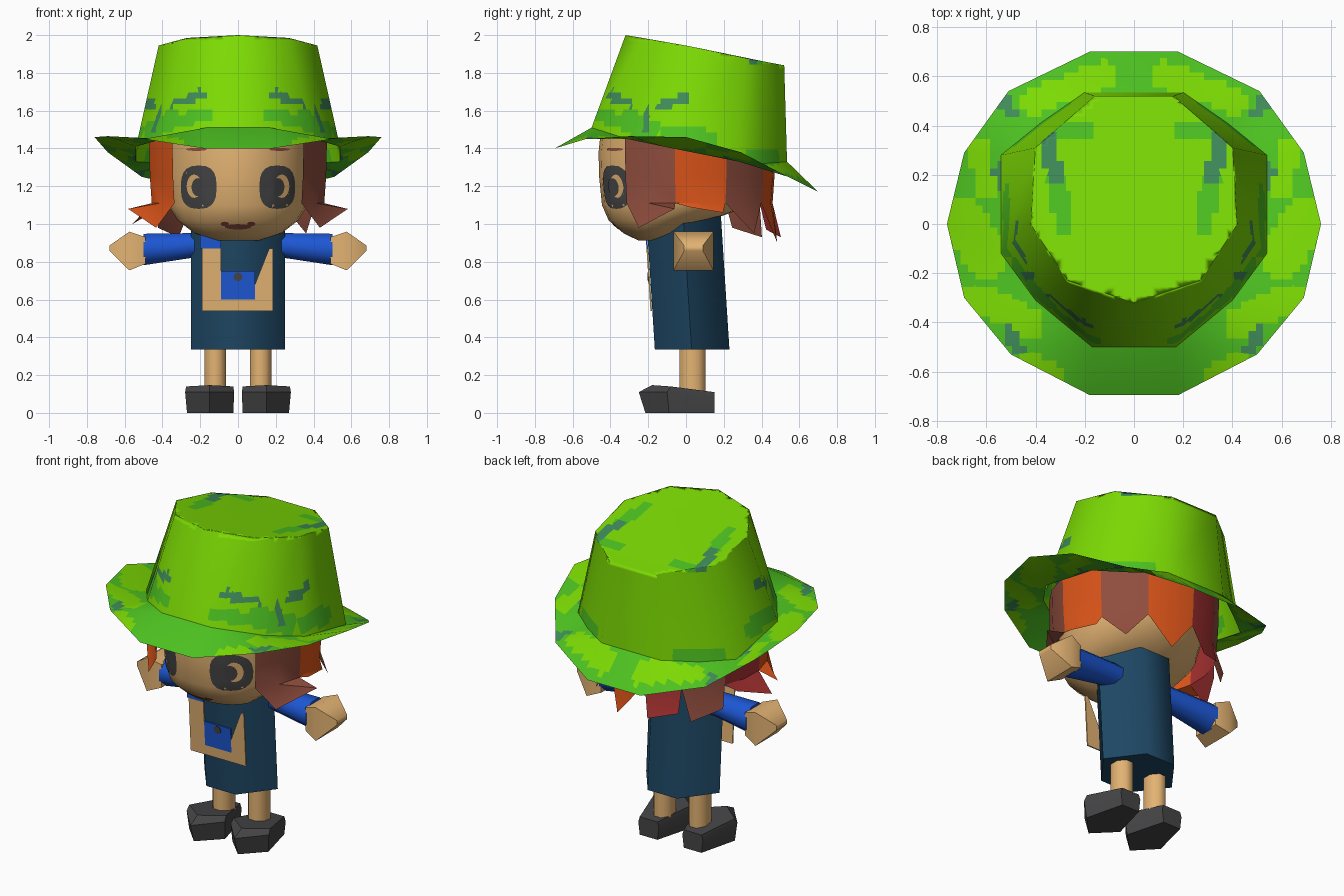
import bpy, bmesh, math
from mathutils import Vector
from mathutils.bvhtree import BVHTree

if "Cube" in bpy.data.objects:
    bpy.data.objects.remove(bpy.data.objects["Cube"])

PALETTE = {
    "lime": (.20, .70, .001), "leaf_green": (.075, .54, .015), "teal_green": (.05, .26, .10),
    "skin_tan": (.77, .45, .17), "hair_orange": (.72, .09, .010), "hair_brown": (.28, .075, .048),
    "hair_red": (.40, .032, .032), "navy": (.013, .063, .127), "blue": (.012, .095, .66),
    "charcoal": (.06, .06, .063),
}
MATS = {}
for key, rgb in PALETTE.items():
    MATS[key] = bpy.data.materials.new(key)
    MATS[key].diffuse_color = (*rgb, 1)


def finish(name, bm, mats, angle=40, recalc=True):
    if recalc:
        bmesh.ops.recalc_face_normals(bm, faces=bm.faces)
    me = bpy.data.meshes.new(name)
    bm.to_mesh(me)
    bm.free()
    ob = bpy.data.objects.new(name, me)
    bpy.context.collection.objects.link(ob)
    for m in mats:
        me.materials.append(MATS[m])
    bpy.ops.object.select_all(action='DESELECT')
    ob.select_set(True)
    bpy.context.view_layer.objects.active = ob
    bpy.ops.object.shade_smooth_by_angle(angle=math.radians(angle))
    return ob


def loft(rings, caps=(True, True)):
    """Skin a stack of closed rings with equal point counts."""
    bm = bmesh.new()
    vs = [[bm.verts.new(p) for p in r] for r in rings]
    n = len(rings[0])
    for a, b in zip(vs, vs[1:]):
        for i in range(n):
            bm.faces.new((a[i], a[(i + 1) % n], b[(i + 1) % n], b[i]))
    if caps[0]:
        bm.faces.new(vs[0][::-1])
    if caps[1]:
        bm.faces.new(vs[-1])
    bmesh.ops.remove_doubles(bm, verts=bm.verts, dist=1e-4)
    return bm


def ellipse(c, u, v, n, turn=0.0):
    c, u, v = Vector(c), Vector(u), Vector(v)
    return [c + u * math.cos(t) + v * math.sin(t)
            for t in (math.tau * i / n + turn for i in range(n))]


def both(half):
    """Close a half outline by mirroring it in x."""
    return half + [(-x, y, z) for x, y, z in reversed(half)]


def seg_dist(p, a, b):
    a, b = Vector(a), Vector(b)
    d = b - a
    t = max(0, min(1, (p - a).dot(d) / d.length_squared))
    return (p - a - d * t).length


def painted(name, bm, layers, flat, mats, angle):
    """Grid-cut a shell, colour mirrored streaks by distance, keep its smooth shading."""
    bmesh.ops.triangulate(bm, faces=bm.faces)
    bmesh.ops.recalc_face_normals(bm, faces=bm.faces)
    if sum(f.normal.z * f.calc_area() for f in bm.faces) < 0:
        bmesh.ops.reverse_faces(bm, faces=bm.faces)
    source = finish(name + "_helper", bm.copy(), mats, angle, recalc=False)
    source.hide_render = True
    step = .03
    for axis in range(2 if flat else 3):
        for k in range(-26, 68):
            at, no = Vector(), Vector()
            at[axis], no[axis] = (k + .5) * step, 1
            bmesh.ops.bisect_plane(bm, geom=bm.verts[:] + bm.edges[:] + bm.faces[:],
                                   plane_co=at, plane_no=no, dist=1e-5)
    for f in bm.faces:
        c = f.calc_center_bounds()
        p = Vector((abs(c.x), c.y, 0 if flat else c.z))
        for idx, a, b, r in layers:
            if seg_dist(p, a, b) < r:
                f.material_index = idx
    ob = finish(name, bm, mats, angle, recalc=False)
    mod = ob.modifiers.new("shading", 'DATA_TRANSFER')
    mod.object, mod.use_loop_data = source, True
    mod.data_types_loops = {'CUSTOM_NORMAL'}
    mod.loop_mapping = 'POLYINTERP_LNORPROJ'
    bpy.ops.object.modifier_apply(modifier=mod.name)
    bpy.data.objects.remove(source)


# Hat: tilted crown and drooping brim
outer = [(.18, .70, 1.17), (.51, .54, 1.25), (.69, .29, 1.38), (.76, 0, 1.46),
         (.69, -.30, 1.465), (.50, -.53, 1.45), (.18, -.695, 1.40)]
inner = [(.20, .535, 1.33), (.38, .41, 1.32), (.54, .28, 1.33), (.54, -.12, 1.41),
         (.40, -.31, 1.45), (.17, -.50, 1.51), (.17, -.50, 1.51)]
top = [(.16, .52, 1.84), (.28, .415, 1.86), (.40, .31, 1.88), (.42, 0, 1.945),
       (.27, -.23, 1.985), (0, -.32, 2.0), (0, -.32, 2.0)]
painted("hat_crown", loft([both(inner), both(top)], (False, True)), [
    (1, (.47, -.2, 1.50), (.38, -.33, 1.55), .065), (1, (.38, -.33, 1.54), (.16, -.47, 1.58), .04),
    (1, (.53, -.1, 1.47), (.52, .12, 1.45), .05), (1, (.46, .35, 1.36), (.3, .48, 1.35), .05),
    (1, (.36, .38, 1.87), (.18, .39, 1.87), .03), (1, (.32, .2, 1.91), (.28, 0, 1.945), .04),
    (2, (.45, -.22, 1.5), (.42, -.21, 1.73), .03), (2, (.42, -.27, 1.62), (.2, -.41, 1.69), .028),
    (2, (.46, -.2, 1.62), (.49, 0, 1.66), .028), (2, (.35, .36, 1.87), (.32, .18, 1.91), .03),
], False, ["lime", "leaf_green", "teal_green"], 50)
painted("hat_brim", loft([both(inner), both(outer)], (False, False)), [
    (1, (.69, .02, 0), (.60, -.14, 0), .085), (1, (.64, -.3, 0), (.42, -.40, 0), .06),
    (1, (.12, .61, 0), (.40, .50, 0), .055), (1, (.63, .30, 0), (.60, .14, 0), .045),
    (1, (.32, -.60, 0), (.42, -.55, 0), .035),
    (2, (.53, .50, 0), (.50, .45, 0), .028), (2, (.51, .08, 0), (.55, .22, 0), .025),
    (2, (.47, -.51, 0), (.50, -.44, 0), .025),
], True, ["leaf_green", "lime", "teal_green"], 50)

# Head: rounded chin, rising toward the back
rings = [ellipse((0, y, z), (rx, 0, 0), (0, ry, 0), 24) for z, y, rx, ry in [
    (.912, -.19, .11, .06), (.95, -.175, .23, .155), (1.02, -.14, .32, .27),
    (1.10, -.05, .37, .395), (1.25, -.02, .385, .44), (1.38, -.02, .385, .443),
    (1.50, -.02, .38, .43)]]
bm = loft(rings)
face_tree = BVHTree.FromBMesh(bm)
finish("head", bm, ["skin_tan"], 60)


def face_patch(name, x, z, rx, rz, mat, lift, n=20, steps=4, power=1.0):
    """Thin oval laid on the front of the head; a low power squares it off."""
    def drop(px, pz):
        hit = face_tree.ray_cast(Vector((px, -2, pz)), Vector((0, 1, 0)))[0]
        return (px, hit.y - lift, pz)
    bm = bmesh.new()
    mid = bm.verts.new(drop(x, z))
    prev = None
    for k in range(1, steps + 1):
        ring = []
        for i in range(n):
            c, s = math.cos(math.tau * i / n), math.sin(math.tau * i / n)
            ring.append(bm.verts.new(drop(
                x + rx * k / steps * math.copysign(abs(c) ** power, c),
                z + rz * k / steps * math.copysign(abs(s) ** power, s))))
        for i in range(n):
            j = (i + 1) % n
            bm.faces.new((prev[i], ring[i], ring[j], prev[j]) if prev else (mid, ring[i], ring[j]))
        prev = ring
    finish(name, bm, [mat], recalc=False)


for s, side in ((1, "right"), (-1, "left")):
    face_patch("eye_" + side, s * .208, 1.195, .095, .115, "charcoal", .004, power=.75)
    face_patch("eye_glint_" + side, s * .232, 1.20, .040, .062, "skin_tan", .006)
    face_patch("pupil_" + side, s * .212, 1.195, .034, .048, "charcoal", .008)
    face_patch("brow_" + side, s * .22, 1.395, .055, .008, "hair_brown", .004)
    face_patch("mouth_corner_" + side, s * .07, 1.0, .022, .012, "hair_brown", .005)
face_patch("mouth", 0, .985, .07, .014, "hair_brown", .004)

# Hair locks: start angle, end angle, colour, lower tips (angle, radius, z)
LOCKS = [
    (-43, -7, "hair_brown", [(-30, .50, .98), (-6, .585, 1.08)]),
    (-7, 27, "hair_orange", [(2, .47, 1.09), (24, .48, 1.06)]),
    (27, 60, "hair_brown", [(45, .51, .95)]),
    (60, 95, "hair_orange", [(75, .50, .90)]),
    (95, 122, "hair_red", [(100, .51, .93), (120, .49, .97)]),
    (122, 153, "hair_brown", [(128, .51, .93), (150, .49, .98)]),
    (153, 187, "hair_red", [(162, .48, 1.06), (184, .56, 1.0)]),
    (187, 223, "hair_orange", [(186, .585, 1.08), (210, .50, .98)]),
]


def polar(deg, r, z):
    a = math.radians(deg)
    return (r * math.cos(a), r * math.sin(a), z)


for i, (a0, a1, mat, tips) in enumerate(LOCKS):
    bm = bmesh.new()
    arc = (a0, (a0 + a1) / 2, a1)
    up, mid, low = ([bm.verts.new(polar(a, r, z)) for a in arc]
                    for r, z in ((.475, 1.46), (.47, 1.25), (.46, 1.11)))
    end = [bm.verts.new(polar(*t)) for t in tips]
    for k in (0, 1):
        bm.faces.new((up[k], mid[k], mid[k + 1], up[k + 1]))
        bm.faces.new((mid[k], low[k], low[k + 1], mid[k + 1]))
    bm.faces.new((low[0], end[0], low[1]))
    bm.faces.new((low[1], end[-1], low[2]))
    if len(end) == 2:
        bm.faces.new((low[1], end[0], end[1]))
    finish(f"hair_lock_{i + 1}", bm, [mat], 30, recalc=False)

# Dress: six-sided tube leaning forward
def hem(z, dy):
    return both([(.10, .23 + dy, z), (.25, .03 + dy, z), (.10, -.165 + dy, z)])


finish("dress", loft([hem(.335, 0), hem(1.04, -.045)]), ["navy"], 65)


def plate(name, outline, mat, lift=.01, depth=.008):
    """Thin panel following the slope of the dress front."""
    rings = [[(x, -.165 - .064 * (z - .335) - lift + d, z) for x, z in outline]
             for d in (0, depth)]
    finish(name, loft(rings), [mat], 20)


# Apron frame, pocket, button and shirt patch
plate("apron_left", [(-.19, .60), (-.09, .60), (-.09, .87), (-.19, .87)], "skin_tan")
plate("apron_base", [(-.19, .54), (.185, .54), (.185, .60), (-.19, .60)], "skin_tan")
plate("apron_right", [(.09, .60), (.185, .60), (.185, .87), (.165, .87), (.09, .68)], "skin_tan")
plate("pocket", [(-.09, .60), (.09, .60), (.09, .75), (-.09, .75)], "blue")
plate("pocket_button", [(.024 * math.cos(k * math.pi / 4), .72 + .024 * math.sin(k * math.pi / 4))
                        for k in range(8)], "charcoal", .014, .005)
plate("shirt_patch", [(-.20, .87), (-.09, .87), (-.09, .95), (-.20, .95)], "blue")

for s, side in ((1, "right"), (-1, "left")):
    # Arms with blocky hands
    sleeve = [ellipse((s * x, .04, z), (0, ry, 0), (0, 0, rz), 8, math.pi / 8)
              for x, z, ry, rz in [(.16, .89, .07, .07), (.26, .885, .08, .072),
                                   (.50, .865, .10, .09)]]
    finish("sleeve_" + side, loft(sleeve), ["blue"], 50)
    hand = [ellipse((s * x, .04, z), (0, ry, 0), (0, 0, rz), 4, math.pi / 4)
            for x, z, ry, rz in [(.49, .86, .12, .10), (.575, .857, .15, .145),
                                 (.68, .872, .07, .02)]]
    finish("hand_" + side, loft(hand), ["skin_tan"], 60)
    # Legs
    leg = [ellipse((s * .12, .035, z), (.062, 0, 0), (0, .075, 0), 8, math.pi / 8)
           for z in (.09, .42)]
    finish("leg_" + side, loft(leg), ["skin_tan"], 60)
    # Shoes with a pointed toe and narrow heel
    shoe = [
        [(.15, -.215, 0), (.27, -.09, 0), (.21, .15, 0), (.09, .15, 0), (.025, -.09, 0)],
        [(.15, -.25, .11), (.28, -.10, .11), (.22, .15, .08), (.08, .15, .08), (.02, -.10, .11)],
        [(.15, -.18, .147), (.275, -.08, .14), (.21, .15, .11), (.09, .15, .11), (.025, -.08, .14)]]
    finish("shoe_" + side, loft([[(s * x, y, z) for x, y, z in r] for r in shoe]),
           ["charcoal"], 45)

for m in bpy.data.materials:
    if m.users and not m.is_grease_pencil:
        m.use_nodes = True
        m.node_tree.nodes["Principled BSDF"].inputs["Base Color"].default_value = m.diffuse_color
